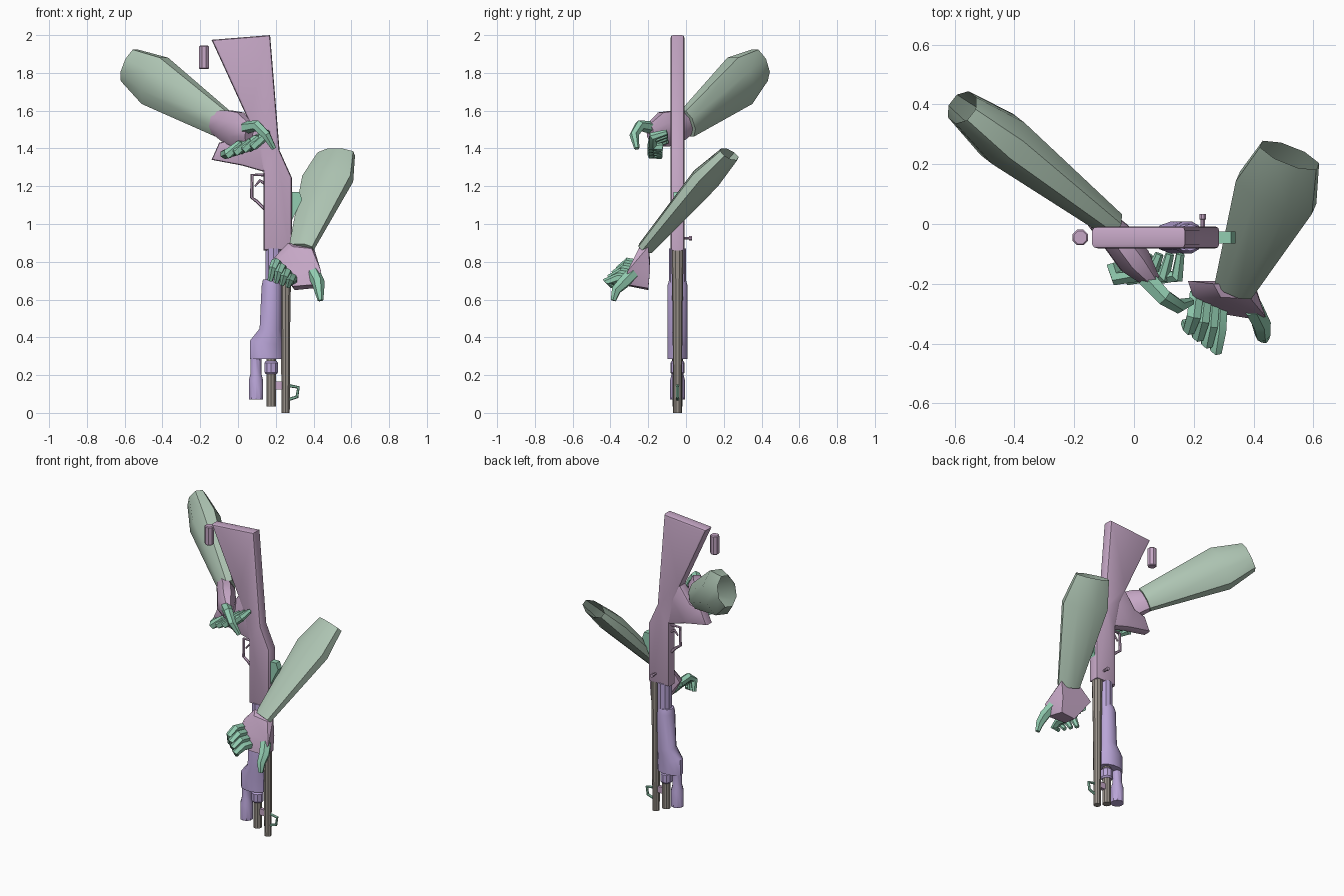
import bpy, bmesh, math
from mathutils import Vector

cube = bpy.data.objects.get("Cube")
if cube:
    bpy.data.objects.remove(cube, do_unlink=True)

GUN_Y = -0.045


def material(name, rgb):
    mat = bpy.data.materials.new(name)
    mat.use_nodes = True
    colour = [c ** 2.2 for c in rgb] + [1]
    mat.diffuse_color = colour
    mat.node_tree.nodes["Principled BSDF"].inputs["Base Color"].default_value = colour
    return mat


PINK = material("dusty pink", (.77, .65, .77))
SLEEVE = material("sage green", (.68, .77, .70))
MINT = material("mint green", (.57, .80, .69))
GREY = material("warm grey", (.59, .56, .53))
LAVENDER = material("lavender", (.72, .64, .84))


def finish(name, bm, mat, angle=35):
    bmesh.ops.recalc_face_normals(bm, faces=bm.faces)
    mesh = bpy.data.meshes.new(name)
    bm.to_mesh(mesh)
    bm.free()
    mesh.materials.append(mat)
    obj = bpy.data.objects.new(name, mesh)
    bpy.context.collection.objects.link(obj)
    bpy.ops.object.select_all(action='DESELECT')
    bpy.context.view_layer.objects.active = obj
    obj.select_set(True)
    bpy.ops.object.shade_smooth_by_angle(angle=math.radians(angle))
    return obj


def tube(name, path, radii, mat, sides=8, open_end=False):
    """Loft elliptical rings along a path; radii are single values or (side, up)."""
    pts = [Vector(p) for p in path]
    bm = bmesh.new()
    rings, side = [], None
    for i, p in enumerate(pts):
        d = (pts[min(i + 1, len(pts) - 1)] - pts[max(i - 1, 0)]).normalized()
        if side is None:
            side = d.cross(Vector((0, 0, 1)))
            if side.length < .3:
                side = Vector((1, 0, 0))
        side = (side - d * side.dot(d)).normalized()
        up = side.cross(d)
        r = radii[i] if isinstance(radii[i], tuple) else (radii[i], radii[i])
        ring = []
        for k in range(sides):
            a = math.tau * (k + .5) / sides
            ring.append(bm.verts.new(p + side * r[0] * math.cos(a) + up * r[1] * math.sin(a)))
        rings.append(ring)
    for a, b in zip(rings, rings[1:]):
        for k in range(sides):
            j = (k + 1) % sides
            bm.faces.new((a[k], a[j], b[j], b[k]))
    bm.faces.new(rings[0])
    if not open_end:
        bm.faces.new(rings[-1])
    return finish(name, bm, mat)


def upright(name, x, levels, mat, sides=10):
    """Vertical turned part beside the barrel from (z, radius) pairs."""
    return tube(name, [(x, GUN_Y, z) for z, r in levels], [r for z, r in levels], mat, sides)


def plate(name, outline, thick, mat, bevel=0):
    """Side profile in x and z, extruded evenly about the gun's centre plane."""
    bm = bmesh.new()
    face = bm.faces.new([bm.verts.new((x, GUN_Y - thick / 2, z)) for x, z in outline])
    new = bmesh.ops.extrude_face_region(bm, geom=[face])["geom"]
    moved = [v for v in new if isinstance(v, bmesh.types.BMVert)]
    bmesh.ops.translate(bm, verts=moved, vec=(0, thick, 0))
    if bevel:
        rim = [e for e in bm.edges if abs(e.verts[0].co.y - e.verts[1].co.y) < 1e-5]
        bmesh.ops.bevel(bm, geom=rim, offset=bevel, segments=2, profile=.5, affect='EDGES')
    return finish(name, bm, mat)


def hull(name, points, mat):
    bm = bmesh.new()
    for p in points:
        bm.verts.new(p)
    out = bmesh.ops.convex_hull(bm, input=bm.verts)
    spare = [v for v in out["geom_interior"] if isinstance(v, bmesh.types.BMVert)]
    bmesh.ops.delete(bm, geom=spare, context='VERTS')
    return finish(name, bm, mat, 40)


# Stock, receiver and grip
plate("stock_and_receiver", [(-.14, 1.975), (.17, 2), (.22, 1.39), (.285, 1.245),
      (.285, .86), (.135, .86), (.135, 1.27), (.1, 1.45), (.05, 1.56)], .074, PINK, .014)
plate("pistol_grip", [(.16, 1.27), (.02, 1.31), (-.14, 1.34), (-.1, 1.43),
      (-.02, 1.45), (.06, 1.56), (.16, 1.5)], .066, PINK, .012)

# Trigger and its guard
y = GUN_Y
tube("trigger_guard", [(.15, y, 1.26), (.075, y, 1.26), (.072, y, 1.14), (.1, y, 1.12), (.15, y, 1.07)],
     [.009] * 5, PINK, 6)
tube("trigger", [(.15, y, 1.21), (.115, y, 1.23), (.09, y, 1.2)], [.009, .008, .005], PINK, 6)

# Barrel, magazine tube and bands
upright("barrel", .252, [(0, .023), (.5, .026), (.87, .033)], GREY)
upright("magazine_tube", .176, [(.035, .027), (.3, .027)], GREY)
upright("magazine_band", .176, [(.205, .03), (.215, .038), (.265, .038), (.275, .03)], LAVENDER)
plate("barrel_link", [(.19, .125), (.25, .125), (.25, .165), (.19, .165)], .025, PINK)

# Pump grip with the lamp beneath it
upright("pump_sleeve", .188, [(.6, .045), (.87, .045)], LAVENDER)
tube("pump_grip", [(.147, y, .285), (.147, y, .37), (.172, y, .44), (.178, y, .67), (.178, y, .705)],
     [(.087, .056), (.087, .056), (.06, .056), (.055, .056), (.048, .046)], LAVENDER, 12)
upright("lamp", .095, [(.07, .04), (.17, .04), (.21, .03), (.3, .03)], LAVENDER)

# Sights, bolt handle and spare shell
tube("front_sight", [(.265, y, .145), (.32, y, .135), (.312, y, .085), (.265, y, .07)],
     [.009] * 4, MINT, 6)
plate("rear_sight", [(.275, 1.17), (.325, 1.17), (.34, 1.13), (.31, 1.07), (.275, 1.0)], .04, MINT)
tube("bolt_handle", [(.23, -.03, .925), (.23, .015, .925), (.23, .016, .925), (.23, .033, .925)],
     [.008, .008, .012, .012], PINK)
upright("spare_shell", -.18, [(1.82, .023), (1.825, .028), (1.94, .028), (1.945, .023)], PINK, 8)

# Right arm
tube("right_forearm", [(-.08, .005, 1.53), (-.44, .285, 1.758), (-.575, .39, 1.84)],
     [(.05, .082), (.095, .148), (.06, .1)], SLEEVE, 8, True)
tube("right_palm", [(-.12, .02, 1.54), (-.06, -.04, 1.52), (0, -.12, 1.5), (.06, -.19, 1.48)],
     [(.045, .065), (.058, .09), (.06, .1), (.03, .055)], PINK)
tube("right_thumb", [(.04, -.18, 1.51), (.1, -.245, 1.52), (.15, -.275, 1.47), (.19, -.26, 1.4)],
     [.034, .03, .025, .014], MINT, 6)
for i in range(4):
    tube(f"right_finger_{i + 1}",
         [(-.07 + .045 * i, -.13, 1.37 + .012 * i), (-.055 + .045 * i, -.18, 1.37 + .015 * i),
          (.01 + .045 * i, -.175, 1.42 + .015 * i), (.05 + .035 * i, -.1, 1.44 + .015 * i)],
         [.026, .028, .024, .015], MINT, 6)

# Left arm
tube("left_forearm", [(.335, -.215, .87), (.475, .105, 1.24), (.52, .23, 1.37)],
     [(.072, .038), (.15, .066), (.11, .045)], SLEEVE, 8, True)
hull("left_palm", [(.265, -.2, .9), (.29, -.245, .88), (.39, -.25, .87), (.4, -.2, .88),
     (.18, -.19, .81), (.2, -.25, .8), (.29, -.3, .67), (.3, -.2, .65), (.4, -.2, .66),
     (.41, -.32, .68), (.44, -.31, .75), (.4, -.19, .76)], PINK)
tube("left_thumb", [(.4, -.28, .74), (.425, -.33, .69), (.43, -.37, .65), (.437, -.385, .595)],
     [.036, .034, .027, .015], MINT, 6)
for i in range(4):
    t = i / 3
    tube(f"left_finger_{i + 1}",
         [(.21 + .08 * t, -.23 - .04 * t, .78 - .08 * t), (.2 + .085 * t, -.31 - .05 * t, .795 - .08 * t),
          (.185 + .09 * t, -.35 - .07 * t, .765 - .07 * t), (.17 + .095 * t, -.33 - .06 * t, .7 - .03 * t)],
         [.027, .027, .023, .014], MINT, 6)
